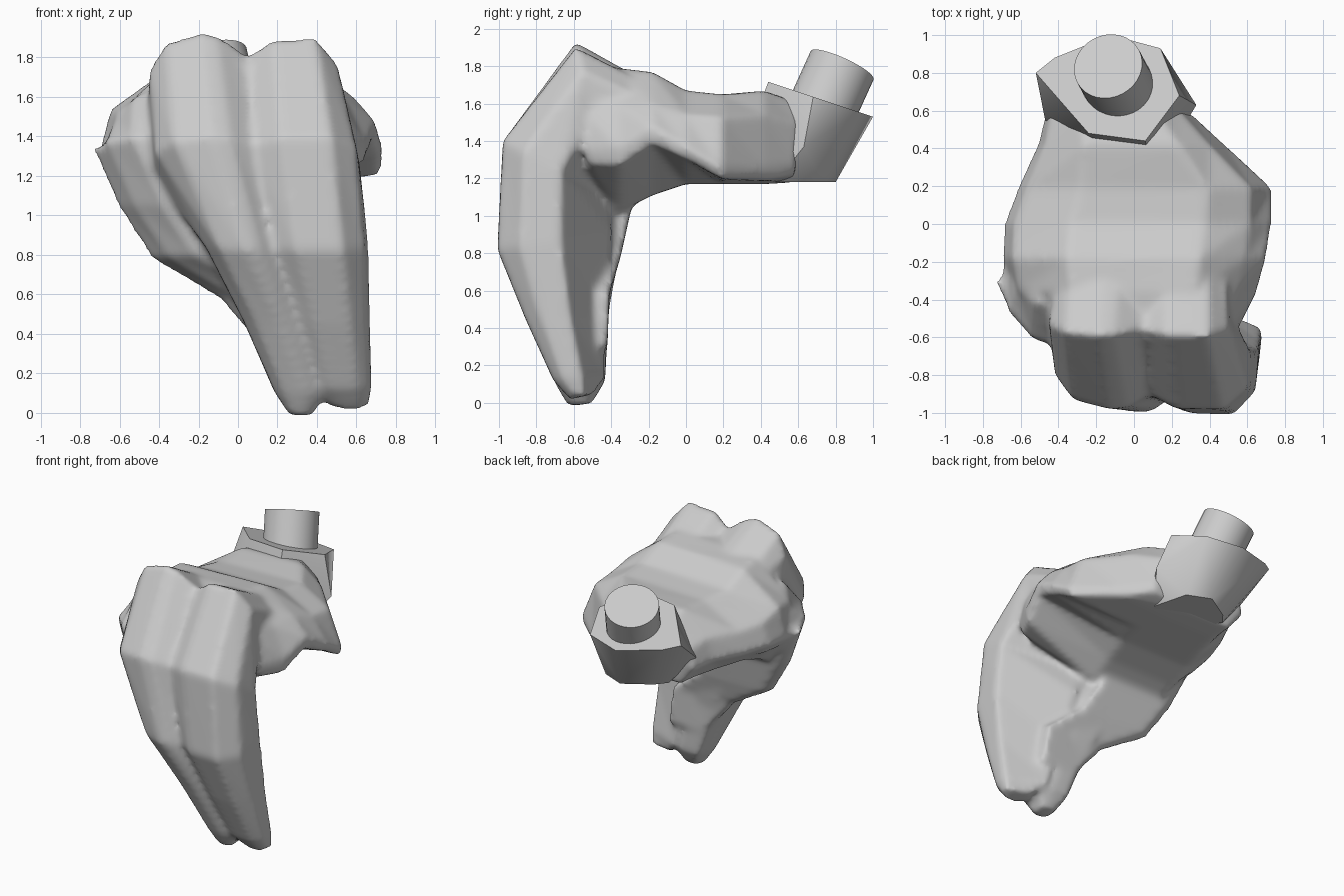
import bpy, bmesh
from mathutils import Vector

cube = bpy.data.objects.get("Cube")
if cube:
    bpy.data.objects.remove(cube)

grey = bpy.data.materials.new("plain grey")
grey.use_nodes = True
colour = (0.6, 0.6, 0.6, 1)
grey.diffuse_color = colour
grey.node_tree.nodes["Principled BSDF"].inputs["Base Color"].default_value = colour

# Cross-sections: u runs across the part, v from the palm side (0) to the back (1)
OUTER = [(-1, 0), (-1.05, .85), (-.5, .99), (.45, 1), (.93, .8), (1, .45)]
MIDDLE = [(-.75, 0), (-1, .35), (-.95, .72), (-.6, .92), (.15, 1), (.5, .98), (1.1, .84),
          (1.1, .14), (.3, .02)]
INNER = [(-.8, 0), (-1, .15), (-.72, .55), (-.25, .88), (.5, 1), (1, .7), (1, 0)]


def palm(heel):
    """Palm section whose outer lower edge is raised by heel."""
    return [(-.7, 0), (-1, .33), (-.92, .65), (-.5, .97), (.5, 1), (.84, .74),
            (1, heel + .13), (.98, heel), (.1, 0)]


def loft(bm, profiles, stations):
    """Skin the profiles through stations of left x, right x, back y z, palm-side y z."""
    rings = []
    for profile, (xl, xr, yo, zo, yi, zi) in zip(profiles, stations):
        mid, half = (xl + xr) / 2, (xr - xl) / 2
        rings.append([bm.verts.new((mid + u * half, yi + v * (yo - yi), zi + v * (zo - zi)))
                      for u, v in profile])
    n = len(profiles[0])
    for a, b in zip(rings, rings[1:]):
        for i in range(n):
            j = (i + 1) % n
            bm.faces.new((a[i], a[j], b[j], b[i]))
    bm.faces.new(rings[0][::-1])
    bm.faces.new(rings[-1])


def finish(name, bm):
    bmesh.ops.recalc_face_normals(bm, faces=bm.faces)
    mesh = bpy.data.meshes.new(name)
    bm.to_mesh(mesh)
    bm.free()
    mesh.materials.append(grey)
    ob = bpy.data.objects.new(name, mesh)
    bpy.context.collection.objects.link(ob)
    return ob


def smooth(ob, angle):
    bpy.ops.object.select_all(action='DESELECT')
    ob.select_set(True)
    bpy.context.view_layer.objects.active = ob
    bpy.ops.object.shade_smooth_by_angle(angle=angle)


# Hand: palm and three curled fingers, fused into one skin
bm = bmesh.new()
loft(bm, [palm(h) for h in (.2, .32, .42, .27, .06, .04, .1)], [
    (-.42, .56, -.62, 1.77, -.5, 1.15),
    (-.66, .65, -.36, 1.79, -.36, 1.02),
    (-.7, .7, -.18, 1.77, -.18, 1.11),
    (-.69, .73, 0, 1.67, 0, 1.17),
    (-.62, .73, .19, 1.65, .19, 1.17),
    (-.51, .48, .42, 1.67, .42, 1.17),
    (-.47, .3, .61, 1.6, .58, 1.18)])
# outer finger
loft(bm, [OUTER] * 7, [
    (.1, .5, 0, 1.6, -.1, 1.3),
    (.06, .52, -.59, 1.9, -.4, 1.25),
    (.08, .62, -.98, 1.4, -.41, 1.1),
    (.18, .66, -1.01, .82, -.39, .9),
    (.3, .67, -.86, .45, -.43, .5),
    (.4, .68, -.71, .12, -.43, .14),
    (.48, .66, -.62, .02, -.48, .05)])
# middle finger
loft(bm, [MIDDLE] * 7, [
    (-.4, .05, 0, 1.6, -.1, 1.3),
    (-.46, .01, -.59, 1.93, -.4, 1.25),
    (-.43, .09, -.98, 1.4, -.36, 1.1),
    (-.17, .2, -1, .82, -.34, .87),
    (.02, .34, -.84, .45, -.41, .5),
    (.18, .43, -.7, .1, -.43, .12),
    (.26, .37, -.63, -.02, -.5, .0)])
# inner finger, tucked behind
loft(bm, [INNER] * 7, [
    (-.66, -.2, -.1, 1.62, 0, 1.25),
    (-.69, -.25, -.45, 1.65, -.2, 1.25),
    (-.74, -.2, -.66, 1.4, -.24, 1.34),
    (-.61, 0, -.7, 1.05, -.29, 1.05),
    (-.44, .15, -.7, .8, -.35, .78),
    (-.1, .4, -.65, .6, -.41, .58),
    (.14, .45, -.6, .3, -.42, .3)])
hand = finish("hand", bm)
skin = hand.modifiers.new("fuse", 'REMESH')
skin.mode = 'VOXEL'
skin.voxel_size = .022
skin.use_smooth_shade = True
relax = hand.modifiers.new("relax", 'SMOOTH')
relax.factor = .5
relax.iterations = 7

# Wrist: slanted flat cap swept down to the palm base, with a bulge on each side
cap = [(-.52, .8), (-.42, .88), (-.12, 1), (.14, .93), (.24, .68), (.06, .44), (-.24, .48)]
bm = bmesh.new()
for x, y in cap:
    bm.verts.new((x, y, 1.72 - (y - .43) / 3))
    bm.verts.new((x * .65 + .06, y - .2, 1.18))
bm.verts.new((.33, .63, 1.37))
bm.verts.new((-.47, .55, 1.4))
bmesh.ops.convex_hull(bm, input=bm.verts)
wrist = finish("wrist", bm)
smooth(wrist, .7)

# Peg standing on the wrist cap
low, top = Vector((-.07, .71, 1.53)), Vector((-.137, .835, 1.805))
axis = top - low
bm = bmesh.new()
bmesh.ops.create_cone(bm, cap_ends=True, segments=32, radius1=.185, radius2=.185, depth=axis.length)
peg = finish("wrist_peg", bm)
peg.location = (low + top) / 2
peg.rotation_euler = axis.to_track_quat('Z', 'Y').to_euler()
smooth(peg, .6)
